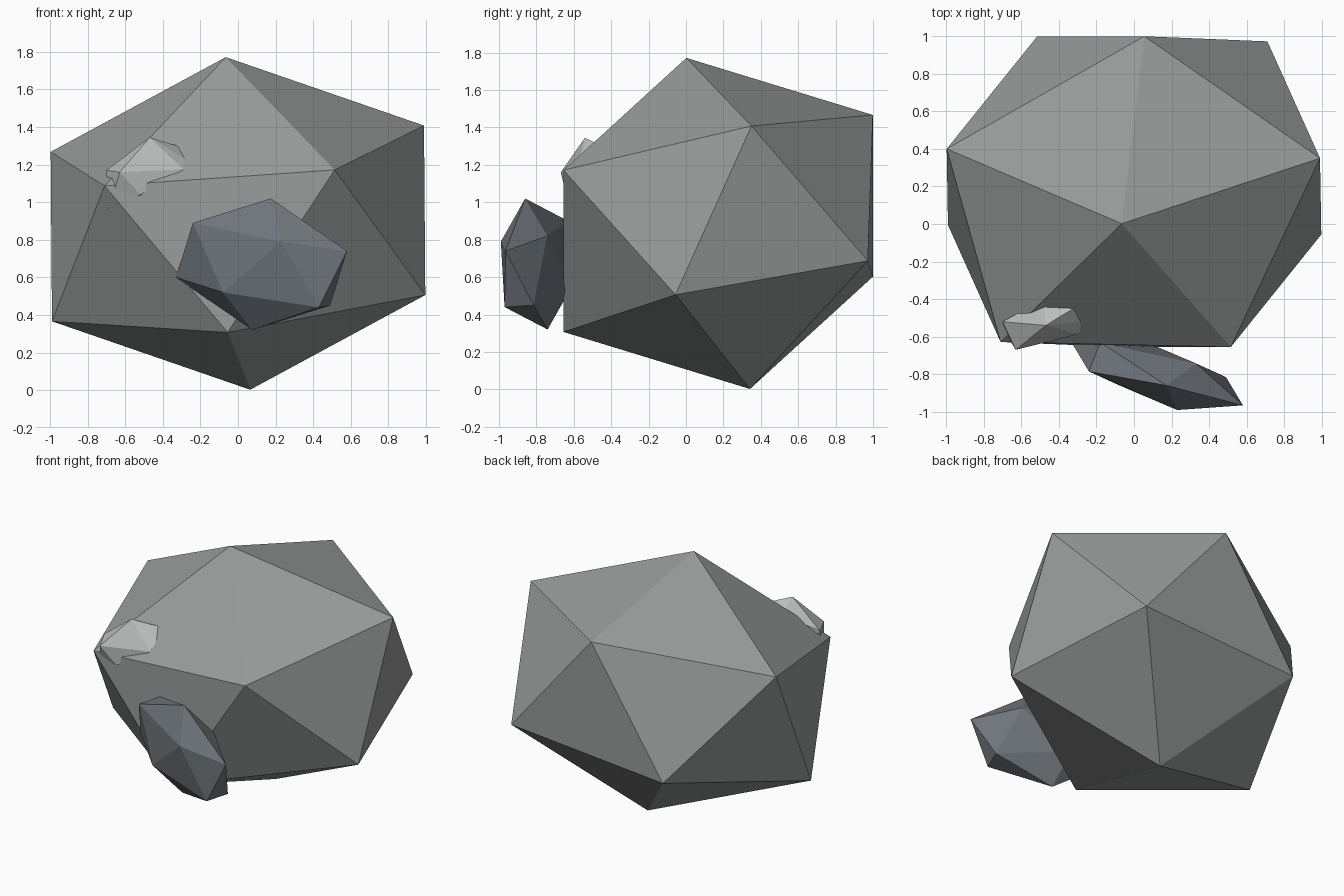
import bpy, bmesh
from mathutils import Vector

if "Cube" in bpy.data.objects:
    bpy.data.objects.remove(bpy.data.objects["Cube"])


def rock(name, points, color):
    """Flat-faceted convex stone through the given corner points."""
    bm = bmesh.new()
    for p in points:
        bm.verts.new(p)
    res = bmesh.ops.convex_hull(bm, input=bm.verts)
    inner = [v for v in res["geom_interior"] if isinstance(v, bmesh.types.BMVert)]
    bmesh.ops.delete(bm, geom=inner, context='VERTS')
    bmesh.ops.recalc_face_normals(bm, faces=bm.faces)
    me = bpy.data.meshes.new(name)
    bm.to_mesh(me)
    bm.free()
    mat = bpy.data.materials.new(name + "_colour")
    mat.diffuse_color = color
    mat.use_nodes = True
    mat.node_tree.nodes["Principled BSDF"].inputs["Base Color"].default_value = mat.diffuse_color
    me.materials.append(mat)
    ob = bpy.data.objects.new(name, me)
    bpy.context.collection.objects.link(ob)
    return ob


def opposite_corners(centre, axes):
    """Twelve corners of a skewed icosahedron from six half axes."""
    c = Vector(centre)
    return [c + s * Vector(a) for a in axes for s in (1, -1)]


# main boulder
rock("boulder", opposite_corners((0, 0.172, 0.887), [
    (-0.065, -0.17, 0.885), (0.99, 0.178, 0.521), (0.515, -0.827, 0.285),
    (-0.71, -0.80, 0.20), (-0.997, 0.228, 0.381), (0.055, 0.827, 0.58)]),
    (0.32, 0.33, 0.33, 1))

# dark stone leaning on the front
rock("dark_stone", opposite_corners((0.125, -0.80, 0.67), [
    (0.05, -0.06, 0.35), (0.455, -0.165, 0.07), (0.105, -0.19, 0.12),
    (-0.365, 0.015, 0.22), (0.305, -0.17, -0.23), (0.205, 0.058, 0.15)]),
    (0.16, 0.18, 0.20, 1))

# pale chip sunk into the upper left front corner
rock("pale_chip", [
    (-0.47, -0.54, 1.345), (-0.63, -0.67, 1.16), (-0.70, -0.52, 1.17),
    (-0.28, -0.52, 1.23), (-0.29, -0.585, 1.175), (-0.69, -0.57, 0.95),
    (-0.52, -0.64, 1.04), (-0.29, -0.43, 1.29), (-0.48, -0.40, 1.27),
    (-0.48, -0.40, 0.95)],
    (0.50, 0.52, 0.51, 1))
